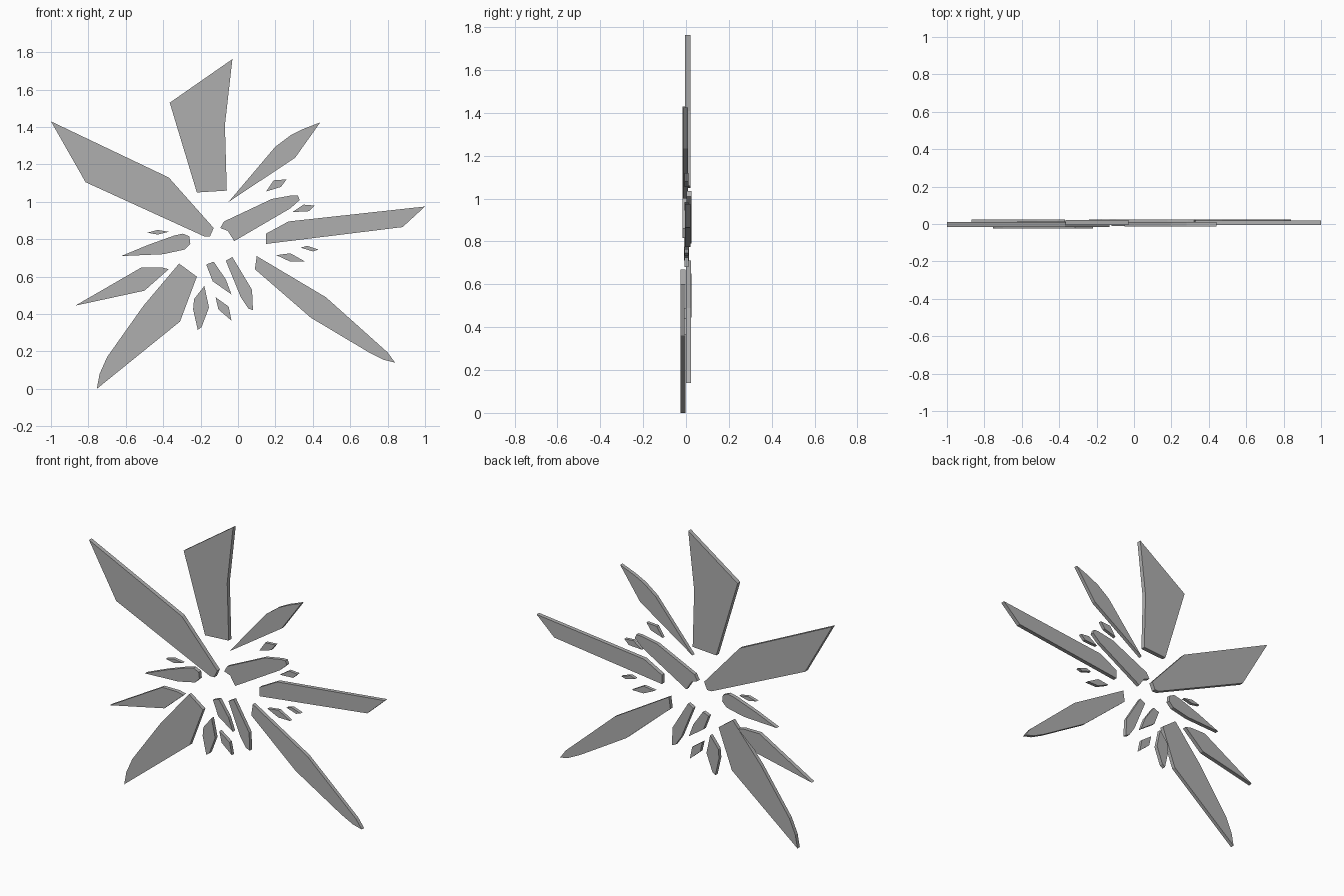
import bpy, bmesh

# Dark grey stone
grey = bpy.data.materials.new("dark_grey")
grey.diffuse_color = (.43, .43, .43, 1)


def shard(name, y0, y1, outline):
    """Extrude a front-view (x, z) outline from depth y0 to y1."""
    bm = bmesh.new()
    face = bm.faces.new([bm.verts.new((x, y0, z)) for x, z in outline])
    out = bmesh.ops.extrude_face_region(bm, geom=[face], use_keep_orig=True)
    verts = [v for v in out["geom"] if isinstance(v, bmesh.types.BMVert)]
    bmesh.ops.translate(bm, verts=verts, vec=(0, y1 - y0, 0))
    bmesh.ops.recalc_face_normals(bm, faces=bm.faces)
    mesh = bpy.data.meshes.new(name)
    bm.to_mesh(mesh)
    bm.free()
    mesh.materials.append(grey)
    ob = bpy.data.objects.new(name, mesh)
    bpy.context.collection.objects.link(ob)
    return ob


# Large outer shards
shard("top_shard", -.005, .021,
      [(-.03, 1.763), (-.365, 1.53), (-.22, 1.05), (-.06, 1.06), (-.07, 1.41)])
shard("upper_left_shard", -.016, .01,
      [(-1, 1.43), (-.815, 1.105), (-.18, .815), (-.15, .815), (-.13, .86), (-.37, 1.13)])
shard("right_shard", -.005, .02,
      [(1, .975), (.88, .865), (.15, .775), (.15, .83), (.27, .895)])
shard("lower_right_shard", 0, .023,
      [(.10, .71), (.09, .64), (.39, .38), (.70, .195), (.78, .155), (.84, .14),
       (.80, .195), (.47, .49)])
shard("lower_left_shard", -.025, -.002,
      [(-.315, .67), (-.22, .60), (-.31, .36), (-.755, 0), (-.74, .08),
       (-.70, .17), (-.505, .445)])

# Medium shards
shard("upper_right_shard", -.013, .01,
      [(.44, 1.425), (.305, 1.235), (-.05, 1.0), (.20, 1.295), (.28, 1.355), (.35, 1.39)])
shard("inner_right_shard", .002, .025,
      [(.29, 1.035), (.32, 1.035), (.33, 1.01), (.28, .965), (-.02, .79),
       (-.055, .845), (-.095, .86), (-.075, .895), (.18, 1.015)])
shard("left_shard", 0, .025,
      [(-.87, .445), (-.50, .525), (-.37, .64), (-.41, .65), (-.515, .65)])
shard("inner_left_shard", -.01, .014,
      [(-.625, .71), (-.40, .72), (-.285, .745), (-.255, .775), (-.26, .815),
       (-.295, .83), (-.34, .82), (-.48, .77)])

# Small splinters under the centre
shard("lower_splinter_a", 0, .023,
      [(-.03, .705), (-.065, .685), (.015, .49), (.055, .43), (.08, .42), (.075, .53)])
shard("lower_splinter_b", 0, .023,
      [(-.13, .68), (-.17, .665), (-.135, .575), (-.035, .505), (-.065, .585)])
shard("lower_splinter_c", -.01, .012,
      [(-.12, .49), (-.105, .425), (-.035, .365), (-.05, .44)])
shard("lower_splinter_d", 0, .023,
      [(-.18, .55), (-.235, .48), (-.24, .425), (-.215, .315), (-.195, .33), (-.155, .435)])

# Tiny chips
shard("upper_chip", -.008, .012, [(.26, 1.12), (.23, 1.08), (.15, 1.055), (.19, 1.115)])
shard("right_chip_a", -.008, .012, [(.41, .98), (.38, .95), (.29, .945), (.35, .985)])
shard("right_chip_b", -.008, .012, [(.43, .745), (.40, .735), (.335, .755), (.37, .765)])
shard("right_chip_c", -.008, .012, [(.36, .68), (.28, .68), (.205, .715), (.28, .725)])
shard("left_chip", -.008, .012, [(-.485, .835), (-.43, .825), (-.37, .84), (-.43, .85)])
